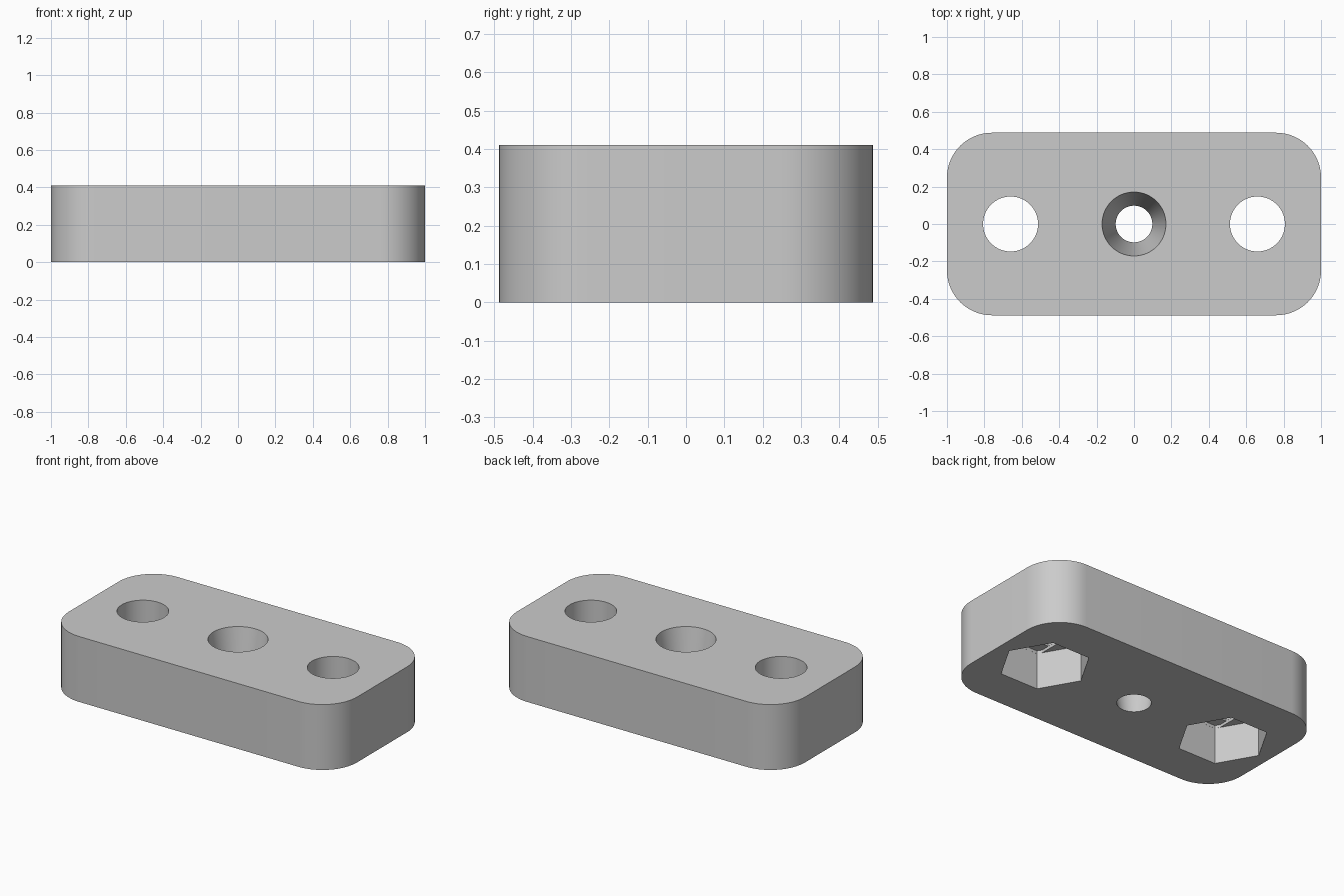
import bpy, bmesh, math

if "Cube" in bpy.data.objects:
    bpy.data.objects.remove(bpy.data.objects["Cube"])

THICK = 0.41
HX, HY, CORNER = 1.0, 0.488, 0.24
HOLE_X, HOLE_R = 0.66, 0.148
HEX_R, HEX_DEPTH, STEP = 0.265, 0.23, 0.018

grey = bpy.data.materials.new("light grey")
grey.diffuse_color = (0.6, 0.6, 0.6, 1)
grey.use_nodes = True
grey.node_tree.nodes["Principled BSDF"].inputs["Base Color"].default_value = grey.diffuse_color


def prism(name, bottom, z0, z1, top=None):
    """Solid between two matching outlines (counter-clockwise)."""
    top = top or bottom
    bm = bmesh.new()
    lo = [bm.verts.new((x, y, z0)) for x, y in bottom]
    hi = [bm.verts.new((x, y, z1)) for x, y in top]
    bm.faces.new(lo[::-1])
    bm.faces.new(hi)
    n = len(lo)
    for i in range(n):
        j = (i + 1) % n
        bm.faces.new((lo[i], lo[j], hi[j], hi[i]))
    me = bpy.data.meshes.new(name)
    bm.to_mesh(me)
    bm.free()
    me.materials.append(grey)
    ob = bpy.data.objects.new(name, me)
    bpy.context.collection.objects.link(ob)
    return ob


def ring(cx, r, n):
    return [(cx + r * math.cos(2 * math.pi * i / n), r * math.sin(2 * math.pi * i / n))
            for i in range(n)]


# plate with rounded corners
outline = []
for k, (sx, sy) in enumerate([(1, 1), (-1, 1), (-1, -1), (1, -1)]):
    for i in range(17):
        a = math.pi / 2 * (k + i / 16)
        outline.append((sx * (HX - CORNER) + CORNER * math.cos(a),
                        sy * (HY - CORNER) + CORNER * math.sin(a)))
plate = prism("mounting_plate", outline, 0, THICK)

cutters = []
# tapered centre screw hole, extended past both faces along its slope
r_low, r_high, ext = 0.098, 0.171, 0.05
slope = (r_high - r_low) / THICK
cutters.append(prism("centre_hole_cutter", ring(0, r_low - slope * ext, 64), -ext,
                     THICK + ext, ring(0, r_high + slope * ext, 64)))

# bolt holes with hexagonal nut pockets and two bridging steps in the ceiling
for side, cx in (("left", -HOLE_X), ("right", HOLE_X)):
    cutters.append(prism(side + "_nut_cutter", ring(cx, HEX_R, 6), -0.1, HEX_DEPTH))
    w, hy = HOLE_R, HEX_R * math.sqrt(3) / 2 - 0.0005
    ys = (HEX_R - w) * math.sqrt(3) - 0.001
    xs = HEX_R / 2 - 0.0005
    slot = [(w, -ys), (w, ys), (xs, hy), (-xs, hy), (-w, ys), (-w, -ys), (-xs, -hy), (xs, -hy)]
    cutters.append(prism(side + "_slot_cutter", [(cx + x, y) for x, y in slot],
                         0.15, HEX_DEPTH + STEP))
    q = w - 0.0005
    square = [(cx + q, -q), (cx + q, q), (cx - q, q), (cx - q, -q)]
    cutters.append(prism(side + "_square_cutter", square, 0.16, HEX_DEPTH + 2 * STEP))
    cutters.append(prism(side + "_bolt_cutter", ring(cx, HOLE_R - 0.001, 64), 0.17, THICK + 0.1))

# cut everything out of the plate
bpy.context.view_layer.objects.active = plate
plate.select_set(True)
for c in cutters:
    c.hide_render = True
    mod = plate.modifiers.new(c.name, "BOOLEAN")
    mod.operation = "DIFFERENCE"
    mod.solver = "EXACT"
    mod.object = c
    bpy.ops.object.modifier_apply(modifier=mod.name)
for c in cutters:
    bpy.data.objects.remove(c)

bpy.ops.object.shade_smooth_by_angle(angle=math.radians(30))
